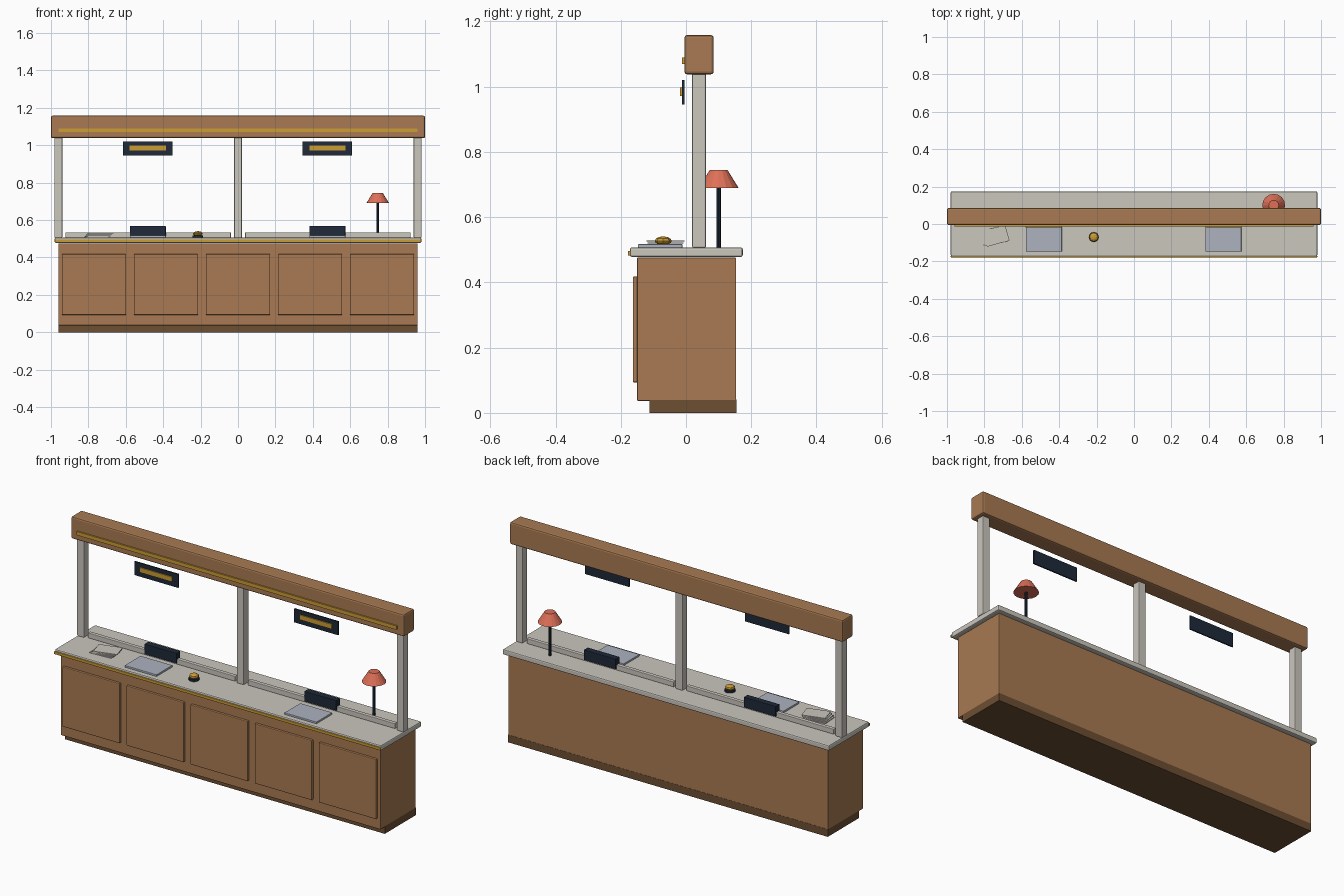
import bpy
from math import radians

cube = bpy.data.objects.get("Cube")
if cube:
    bpy.data.objects.remove(cube, do_unlink=True)


def material(name, rgb):
    """Flat material from 0-255 display values, converted to linear."""
    linear = [((c / 255 + 0.055) / 1.055) ** 2.4 for c in rgb] + [1]
    mat = bpy.data.materials.new(name)
    mat.use_nodes = True
    mat.diffuse_color = linear
    mat.node_tree.nodes["Principled BSDF"].inputs["Base Color"].default_value = linear
    return mat


wood = material("warm wood", (168, 122, 82))
dark_wood = material("dark wood", (108, 78, 50))
stone = material("pale stone", (203, 199, 190))
gold = material("gold", (204, 156, 52))
navy = material("navy", (30, 41, 57))
coral = material("coral", (222, 112, 88))
pad_grey = material("blue grey", (172, 178, 192))


def finish(name, mat):
    obj = bpy.context.object
    obj.name = name
    obj.data.materials.append(mat)
    return obj


def box(name, mat, x, y, z, bevel=0, turn=0):
    """Box from (min, max) ranges, optionally bevelled and turned about z."""
    spans = (x, y, z)
    bpy.ops.mesh.primitive_cube_add(size=1, location=[sum(s) / 2 for s in spans])
    obj = finish(name, mat)
    obj.scale = [s[1] - s[0] for s in spans]
    bpy.ops.object.transform_apply(location=False, rotation=False, scale=True)
    obj.rotation_euler.z = radians(turn)
    if bevel:
        mod = obj.modifiers.new("soft edges", "BEVEL")
        mod.width = bevel
        mod.segments = 2
    return obj


def cone(name, mat, x, y, z, r1, r2, sides):
    bpy.ops.mesh.primitive_cone_add(vertices=sides, radius1=r1, radius2=r2,
                                    depth=z[1] - z[0], location=(x, y, sum(z) / 2))
    return finish(name, mat)


def around(centre, half):
    return (centre - half, centre + half)


# Counter body, kick base and front panels
box("counter_body", wood, (-0.96, 0.96), (-0.15, 0.154), (0.037, 0.476), 0.003)
box("kick_base", dark_wood, (-0.96, 0.96), (-0.112, 0.155), (0, 0.041))
for i in range(5):
    box(f"front_panel_{i + 1}", wood, around((i - 2) * 0.385, 0.172),
        (-0.163, -0.145), (0.093, 0.418), 0.004)

# Worktop with a gold edge strip
box("worktop", stone, (-0.98, 0.98), (-0.172, 0.174), (0.478, 0.507), 0.006)
box("worktop_trim", gold, (-0.98, 0.98), (-0.178, -0.17), (0.482, 0.497), 0.002)

# Posts and low rails between them
for side, x in (("right", -0.96), ("middle", 0), ("left", 0.96)):
    box(f"{side}_post", stone, around(x, 0.021), around(0.04, 0.021), (0.506, 1.045), 0.004)
for side, x in (("right", -0.48), ("left", 0.48)):
    box(f"{side}_rail", stone, around(x, 0.442), around(0.04, 0.011), (0.506, 0.534), 0.003)

# Overhead beam and its gold strip
box("overhead_beam", wood, (-1, 1), (-0.005, 0.085), (1.038, 1.158), 0.008)
box("beam_trim", gold, (-0.96, 0.96), (-0.013, -0.004), (1.07, 1.09))

# Hanging signs, counter displays and writing pads
for side, x in (("right", -0.482), ("left", 0.478)):
    box(f"{side}_sign", navy, around(x, 0.132), (-0.012, -0.005), (0.946, 1.02))
    box(f"{side}_sign_stripe", gold, around(x, 0.097), (-0.018, -0.011), (0.972, 0.998))
    box(f"{side}_display", navy, around(x, 0.096), around(0.04, 0.017), (0.513, 0.568), 0.002)
    box(f"{side}_pad", pad_grey, around(x, 0.096), (-0.147, -0.011), (0.506, 0.517), 0.002)

# Loose stack of papers, each sheet turned a little further
for i in range(4):
    z = 0.507 + i * 0.006
    box(f"paper_{i + 1}", stone, around(-0.755 + i * 0.006, 0.062),
        around(-0.063, 0.043), (z, z + 0.004), turn=4 + i * 4)

# Desk bell
cone("bell_base", navy, -0.215, -0.07, (0.506, 0.518), 0.027, 0.027, 12)
bpy.ops.mesh.primitive_uv_sphere_add(segments=8, ring_count=6, radius=1,
                                     location=(-0.215, -0.07, 0.527))
bell = finish("bell_dome", gold)
bell.scale = (0.026, 0.026, 0.014)

# Table lamp
cone("lamp_pole", navy, 0.747, 0.1, (0.506, 0.7), 0.007, 0.007, 8)
cone("lamp_shade", coral, 0.747, 0.1, (0.69, 0.745), 0.061, 0.027, 16)
